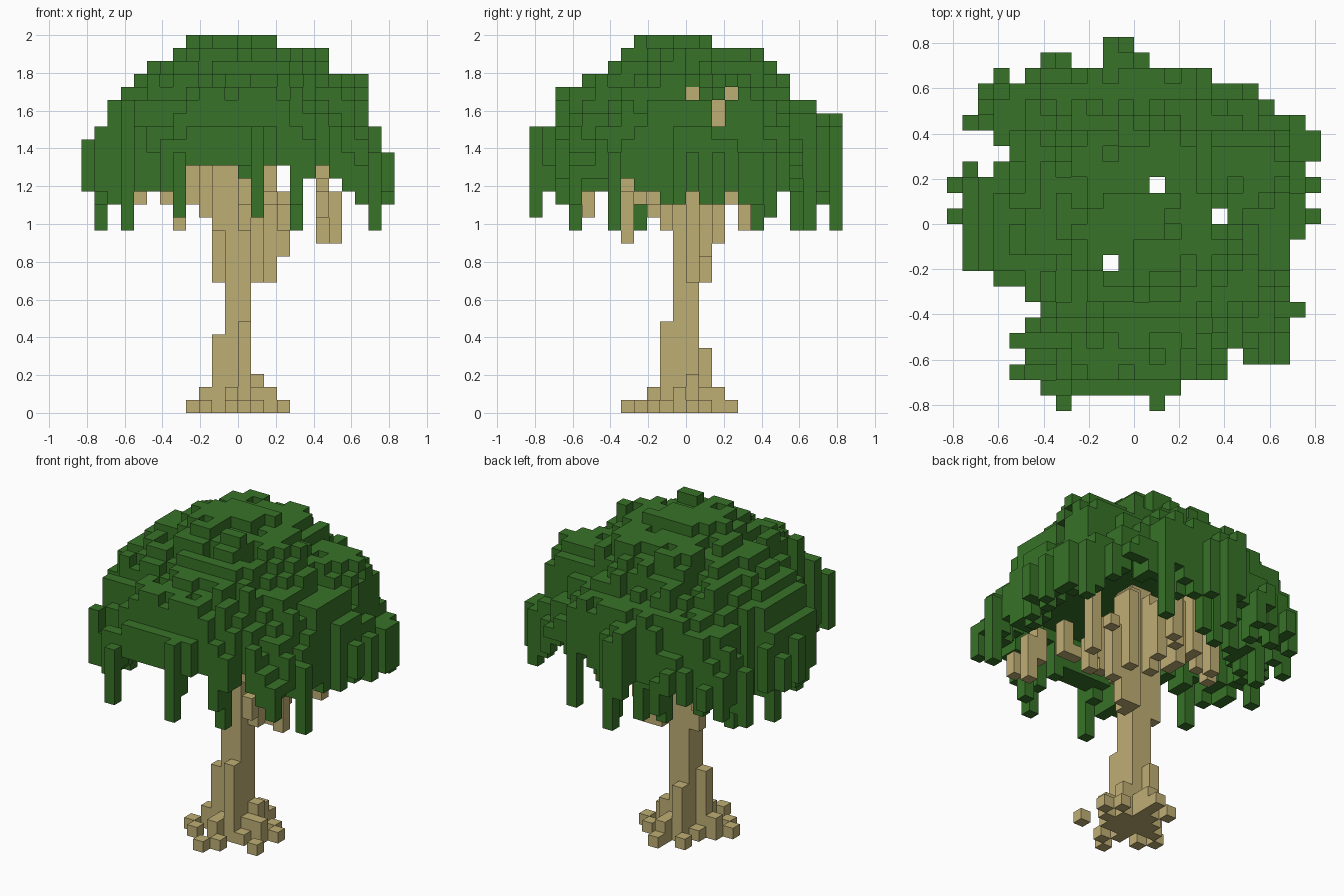
import bpy, bmesh, random
from math import hypot
from mathutils import Vector, noise

random.seed(4)
UNIT = 2 / 29          # edge of one block
HALF = 12              # blocks from the centre to the rim

if "Cube" in bpy.data.objects:
    bpy.data.objects.remove(bpy.data.objects["Cube"])


def make_material(name, rgb):
    mat = bpy.data.materials.new(name)
    mat.use_nodes = True
    mat.diffuse_color = (*rgb, 1)
    mat.node_tree.nodes["Principled BSDF"].inputs["Base Color"].default_value = (*rgb, 1)
    return mat


def build_blocks(name, cells, solid, mat):
    """Skin a set of block cells, leaving out faces covered by other blocks."""
    bm = bmesh.new()
    verts = {}

    def vert(p):
        if p not in verts:
            verts[p] = bm.verts.new(Vector(p) * UNIT)
        return verts[p]

    for cell in sorted(cells):
        for axis in range(3):
            for side in (0, 1):
                near = list(cell)
                near[axis] += 2 * side - 1
                if tuple(near) in solid:
                    continue
                u, v = (axis + 1) % 3, (axis + 2) % 3
                ring = []
                for a, b in ((0, 0), (1, 0), (1, 1), (0, 1)):
                    p = list(cell)
                    p[axis] += side
                    p[u] += a
                    p[v] += b
                    ring.append(vert(tuple(p)))
                bm.faces.new(ring if side else ring[::-1])
    bmesh.ops.dissolve_limit(bm, angle_limit=0.01, verts=bm.verts[:], edges=bm.edges[:])
    mesh = bpy.data.meshes.new(name)
    bm.to_mesh(mesh)
    bm.free()
    mesh.materials.append(mat)
    obj = bpy.data.objects.new(name, mesh)
    bpy.context.collection.objects.link(obj)
    return obj


def spread(*runs):
    """Expand (value, count) pairs to one value per block row."""
    return [value for value, count in runs for _ in range(count)]


# Canopy outline: first and last block in x for each row, front to back
ROWS = [(-5, 1), (-6, 2), (-8, 5), (-7, 9), (-8, 9), (-7, 9), (-6, 10), (-7, 9),
        (-9, 9), (-11, 9), (-11, 9), (-11, 10), (-12, 11), (-11, 10), (-12, 10),
        (-9, 10), (-8, 11), (-9, 10), (-11, 10), (-10, 8), (-10, 7), (-9, 4),
        (-6, 0), (-2, -1)]
mask = {(x, row - HALF) for row, (a, b) in enumerate(ROWS) for x in range(a, b + 1)}
mask |= {(-11, 3), (11, 2), (11, 5)}
mask -= {(1, 2), (5, 0), (-2, -3), (-4, 10), (-3, 10), (-8, 9), (6, -9)}
mask -= {(x, -HALF) for x in range(-4, 1)}

# Highest and lowest leaf level allowed across the width and the depth
top_x = spread((21, 1), (22, 1), (24, 1), (25, 1), (26, 1), (27, 2), (29, 8),
               (28, 4), (26, 3), (22, 1), (20, 1))
top_y = spread((22, 2), (25, 2), (26, 2), (27, 1), (28, 1), (29, 6), (28, 4),
               (27, 1), (26, 1), (24, 2), (23, 2))
low_x = spread((16, 1), (14, 1), (16, 1), (14, 1), (16, 1), (17, 2), (15, 1),
               (19, 4), (18, 1), (15, 1), (19, 2), (14, 1), (18, 1), (19, 1),
               (18, 1), (16, 2), (14, 1), (16, 1))
low_y = spread((14, 1), (16, 2), (15, 1), (17, 2), (14, 1), (18, 1), (14, 1),
               (16, 9), (15, 2), (14, 2), (16, 1), (14, 1))

# Hanging strands with a set lower end
STRANDS = {(4, -9): 14, (-1, 11): 14, (0, 9): 14, (-5, 9): 15, (-9, 5): 14,
           (-11, 2): 14, (-2, 8): 14, (-9, 9): 17, (10, -6): 14}


def leaf_top(x, y):
    u, v = x + 0.7, y + 0.7
    dome = 29.4 - 8 * (hypot(u, v) / HALF) ** 1.85 - 0.016 * abs(u * v)
    if 6 < x < 10 and 1 < y < 6:     # raised clump on one side
        dome += 2.4
    clump = 2.6 * noise.noise(Vector((x * 0.53 + 0.2, y * 0.53 + 0.6, 0.3)))
    level = round(dome + clump + random.uniform(-0.5, 0.5))
    return max(19, min(top_x[x + HALF], top_y[y + HALF], level))


def around(x, y, reach):
    return [(x + a, y + b) for a, b in ((reach, 0), (-reach, 0), (0, reach), (0, -reach))]


tops = {c: leaf_top(*c) for c in sorted(mask)}


def leaf_bottom(x, y):
    if (x, y) in STRANDS:
        return STRANDS[x, y]
    low = max(low_x[x + HALF], low_y[y + HALF])
    if y > 0 and -4 <= x <= 2:       # lower rim behind the trunk
        low = 17
    shell = min([tops[x, y] - 2] + [tops[n] - 1 for n in around(x, y, 1) if n in tops])
    if any(n not in mask and max(map(abs, n)) > 5 for n in around(x, y, 1)):
        if 15 < low < 19:
            low += random.choice((0, 0, 1))
        return min(low, tops[x, y] - 1)
    if any(n not in mask and max(map(abs, n)) > 6 for n in around(x, y, 2)):
        return min(max(low, 17) + random.choice((0, 0, 1)), shell)
    return max(min(shell, 22), 19) if shell >= 19 else shell


leaves = {(x, y, z) for (x, y) in sorted(mask) for z in range(leaf_bottom(x, y), tops[x, y])}

# Trunk, roots and branches as upright stacks of blocks
wood = set()


def stack(x, y, low, high):
    wood.update((x, y, z) for z in range(low, high))


for x in (-1, 0):
    for y in (-1, 0):
        stack(x, y, 0, 22)

ROOTS = {
    7: [(0, -2)], 6: [(-2, -1)], 5: [(-1, 1)], 3: [(1, 0)],
    2: [(-3, -1), (2, -1), (0, 2), (-1, -3), (0, 1), (1, -1), (-1, -2)],
    1: [(-4, -2), (-1, -5), (0, -4), (3, -3), (3, 0), (2, 1),
        (0, 3), (-2, 2), (-3, -3), (-2, 0), (1, -2)],
}
for height, spots in ROOTS.items():
    for x, y in spots:
        stack(x, y, 0, height)

# Branches, grouped by the level of their lower end
BRANCHES = {
    10: [(-2, 0, 21), (1, 0, 21), (1, 1, 21), (2, 1, 20)],
    12: [(3, 1, 17)],
    13: [(2, 2, 20), (6, 2, 24), (7, -5, 17)],
    14: [(-2, -1, 20), (0, -2, 20), (3, -2, 17), (-5, 4, 19), (-1, 1, 21)],
    15: [(-3, 1, 21), (-3, 2, 21), (1, -3, 20), (6, -8, 17), (-1, 2, 20), (6, -5, 18)],
    16: [(-4, 2, 22), (-4, 3, 22), (2, -3, 17), (3, -4, 17), (4, -4, 19),
         (4, 2, 17), (-1, 4, 21), (-2, 3, 21), (0, -4, 20), (-6, 1, 20), (-8, 0, 19)],
}
for low, group in BRANCHES.items():
    for x, y, high in group:
        stack(x, y, low, high)

# Branch tips that show through gaps in the foliage
for y, z in ((0, 24), (2, 22), (2, 23), (3, 24)):
    wood.add((6, y, z))
    leaves -= {c for c in leaves if c[0] > 6 and c[1:] == (y, z)}

leaves -= wood
solid = leaves | wood
build_blocks("canopy", leaves, solid, make_material("leaf green", (0.04, 0.17, 0.021)))
build_blocks("trunk_and_branches", wood, solid, make_material("pale bark", (0.52, 0.425, 0.175)))
